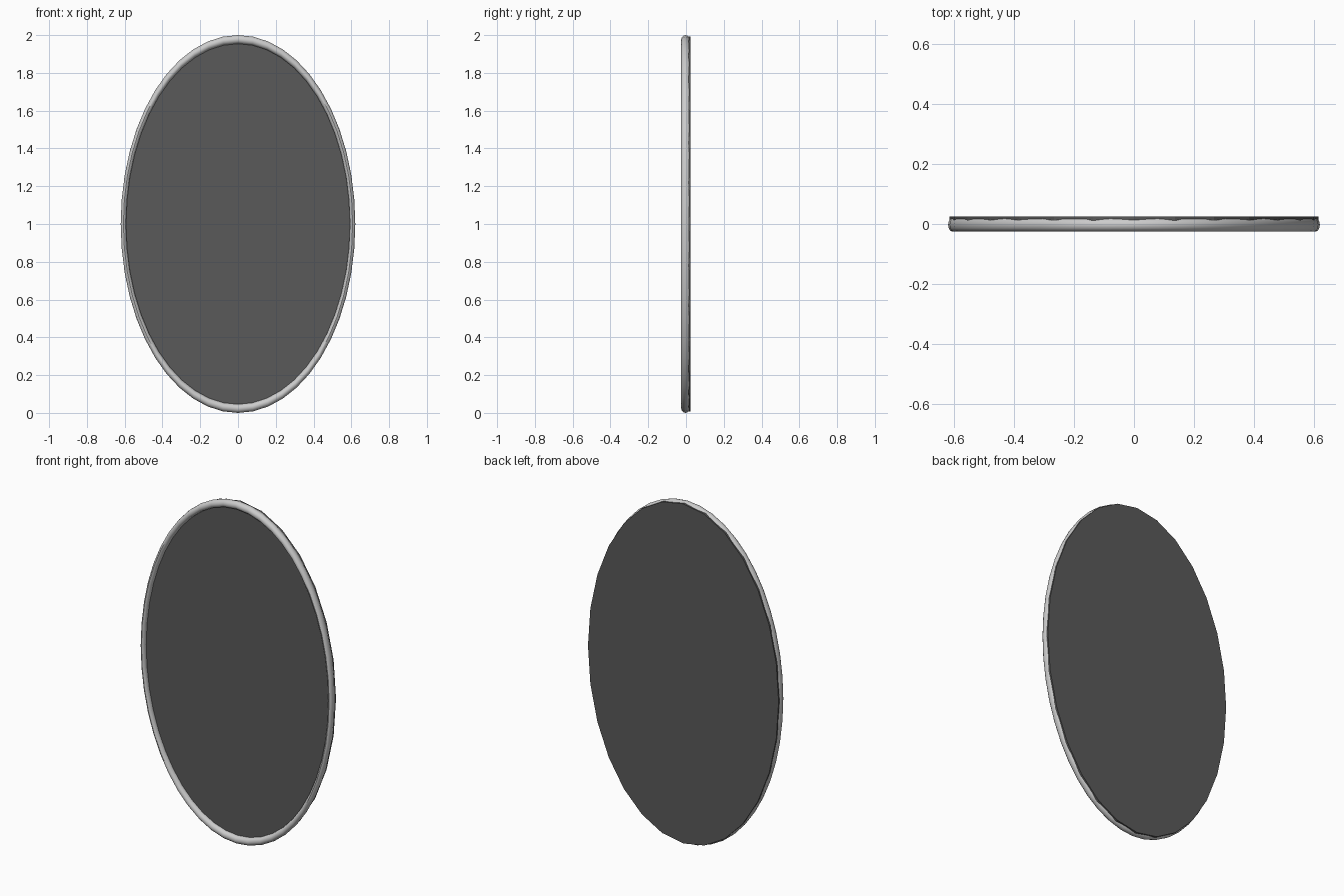
import bpy, bmesh, math

if "Cube" in bpy.data.objects:
    bpy.data.objects.remove(bpy.data.objects["Cube"])

HALF_W, HALF_H, MID_Z = 0.621, 1.0, 1.0


def place(obj, y):
    # stand upright and squash the unit circle into an oval
    obj.rotation_euler = (math.radians(90), 0, 0)
    obj.scale = (HALF_W, HALF_H, 1)
    obj.location = (0, y, MID_Z)
    bpy.ops.object.transform_apply(location=True, rotation=True, scale=True)


# rounded oval frame
TUBE = 0.0228
bpy.ops.mesh.primitive_torus_add(major_segments=48, minor_segments=12,
                                 major_radius=1 - TUBE, minor_radius=TUBE)
frame = bpy.context.object
frame.name = "oval_frame"
place(frame, -0.0025)
bpy.ops.object.shade_smooth_by_angle(angle=math.radians(40))

# flat mirror panel set into the back of the frame
FRONT, BACK = -0.001, 0.025
bpy.ops.mesh.primitive_cylinder_add(vertices=28, radius=0.993, depth=BACK - FRONT)
panel = bpy.context.object
panel.name = "mirror_panel"
place(panel, (FRONT + BACK) / 2)
dark = bpy.data.materials.new("dark_glass")
dark.diffuse_color = (0.1, 0.1, 0.1, 1)
dark.use_nodes = True
dark.node_tree.nodes["Principled BSDF"].inputs["Base Color"].default_value = dark.diffuse_color
panel.data.materials.append(dark)
